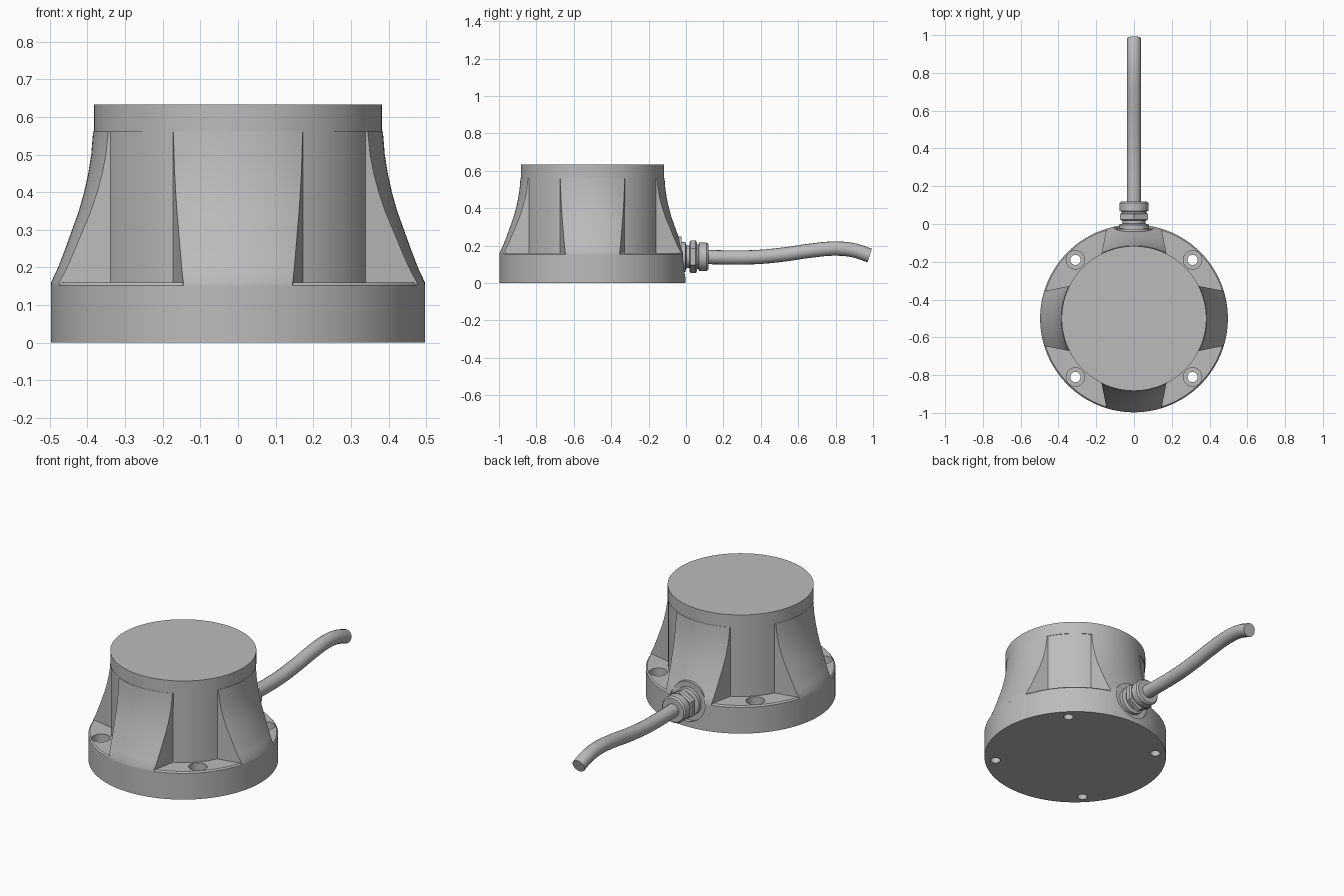
import bpy, bmesh
from math import pi, sin, cos, asin, atan, sqrt, radians
from mathutils import Matrix

if "Cube" in bpy.data.objects:
    bpy.data.objects.remove(bpy.data.objects["Cube"], do_unlink=True)

CY = -0.5            # housing axis
GLAND_Z = 0.14       # cable gland axis height

grey = bpy.data.materials.new("light_grey")
grey.diffuse_color = (0.5, 0.5, 0.5, 1)
grey.use_nodes = True
grey.node_tree.nodes["Principled BSDF"].inputs["Base Color"].default_value = (0.5, 0.5, 0.5, 1)


def make(name, bm, matrix):
    bmesh.ops.recalc_face_normals(bm, faces=bm.faces)
    mesh = bpy.data.meshes.new(name)
    bm.to_mesh(mesh)
    bm.free()
    mesh.transform(matrix)
    mesh.materials.append(grey)
    obj = bpy.data.objects.new(name, mesh)
    bpy.context.collection.objects.link(obj)
    return obj


def loft(bm, rings):
    """Closed solid through a list of equal-length point rings."""
    loops = [[bm.verts.new(p) for p in ring] for ring in rings]
    n = len(loops[0])
    for a, b in zip(loops, loops[1:]):
        for i in range(n):
            j = (i + 1) % n
            bm.faces.new((a[i], a[j], b[j], b[i]))
    bm.faces.new(loops[0])
    bm.faces.new(loops[-1])


def turned(name, profile, matrix, sides=96):
    """Solid of revolution from (radius, height) pairs."""
    bm = bmesh.new()
    loft(bm, [[(r * cos(2 * pi * i / sides), r * sin(2 * pi * i / sides), h)
               for i in range(sides)] for r, h in profile])
    return make(name, bm, matrix)


def activate(obj):
    bpy.ops.object.select_all(action="DESELECT")
    obj.select_set(True)
    bpy.context.view_layer.objects.active = obj


def cut(obj, cutter):
    mod = obj.modifiers.new("cut", "BOOLEAN")
    mod.operation = "DIFFERENCE"
    mod.object = cutter
    activate(obj)
    bpy.ops.object.modifier_apply(modifier=mod.name)


def smooth(obj):
    activate(obj)
    bpy.ops.object.shade_smooth_by_angle(angle=radians(28))


upright = Matrix.Translation((0, CY, 0))
along_y = Matrix.Translation((0, 0, GLAND_Z)) @ Matrix.Rotation(-pi / 2, 4, "X")

# Housing: flange, core and lid
base = turned("base_flange", [(0.497, 0), (0.497, 0.152), (0.49, 0.16)], upright, 128)
core = turned("housing_core", [(0.38, 0.15), (0.38, 0.562)], upright, 128)
lid = turned("lid", [(0.383, 0.56), (0.383, 0.633)], upright, 128)

# Four flared buttresses, narrowing outwards
flare = [(0.497, 0.15), (0.497, 0.16), (0.478, 0.2), (0.459, 0.25), (0.441, 0.3),
         (0.423, 0.35), (0.409, 0.4), (0.398, 0.45), (0.39, 0.5), (0.385, 0.561)]
STEPS = 16
bm = bmesh.new()
for quarter in range(4):
    turn = Matrix.Rotation(quarter * pi / 2, 3, "Z")
    rings = []
    for r, z in flare:
        half = asin(0.2404 / (r * sqrt(1.04))) - atan(0.2)
        angles = [half * (2 * i / STEPS - 1) for i in range(STEPS + 1)]
        ring = [(r * sin(a), r * cos(a), z) for a in angles]
        ring += [(0.18, 0.3, z), (-0.18, 0.3, z)]
        rings.append([turn @ Matrix.Translation(p).to_translation() for p in ring])
    loft(bm, rings)
buttresses = make("buttresses", bm, upright)

# Counterbored mounting holes on the diagonals
for sx in (-1, 1):
    for sy in (-1, 1):
        drill = turned("hole_cutter", [(0.027, -0.05), (0.027, 0.1), (0.049, 0.1), (0.049, 0.3)],
                       Matrix.Translation((sx * 0.31, CY + sy * 0.31, 0)), 32)
        cut(base, drill)
        bpy.data.objects.remove(drill, do_unlink=True)

# Flat round seat for the cable gland
spot = turned("seat_cutter", [(0.11, -0.025), (0.11, 0.1)], along_y, 64)
cut(base, spot)
cut(buttresses, spot)
bpy.data.objects.remove(spot, do_unlink=True)
boss = turned("gland_boss", [(0.11, -0.2), (0.11, -0.0252)], along_y, 64)

# Cable gland: collar, hex nut and clamping cap
collar = turned("gland_collar", [(0.08, -0.03), (0.08, -0.004), (0.06, 0.002), (0.06, 0.03)],
                along_y, 48)
hex_turn = along_y @ Matrix.Rotation(pi / 6, 4, "Z")
nut = turned("gland_nut", [(0.077, 0.018), (0.087, 0.025), (0.087, 0.052), (0.077, 0.059)],
             hex_turn, 6)
cap = turned("gland_cap", [(0.066, 0.055), (0.066, 0.066), (0.076, 0.07), (0.076, 0.11),
                           (0.068, 0.119), (0.04, 0.119)], along_y, 48)

# Bent cable
curve = bpy.data.curves.new("cable", "CURVE")
curve.dimensions = "3D"
curve.bevel_depth = 0.038
curve.bevel_resolution = 6
curve.use_fill_caps = True
curve.resolution_u = 8
path = [(0.08, 0.139), (0.36, 0.138), (0.52, 0.152), (0.66, 0.172), (0.8, 0.184),
        (0.9, 0.174), (0.982, 0.147)]
spline = curve.splines.new("BEZIER")
spline.bezier_points.add(len(path) - 1)
for point, (y, z) in zip(spline.bezier_points, path):
    point.co = (0, y, z)
    point.handle_left_type = point.handle_right_type = "AUTO"
curve.materials.append(grey)
cable = bpy.data.objects.new("cable", curve)
bpy.context.collection.objects.link(cable)
activate(cable)
bpy.ops.object.convert(target="MESH")
cable = bpy.context.view_layer.objects.active

for part in (base, core, lid, buttresses, boss, collar, nut, cap, cable):
    smooth(part)
